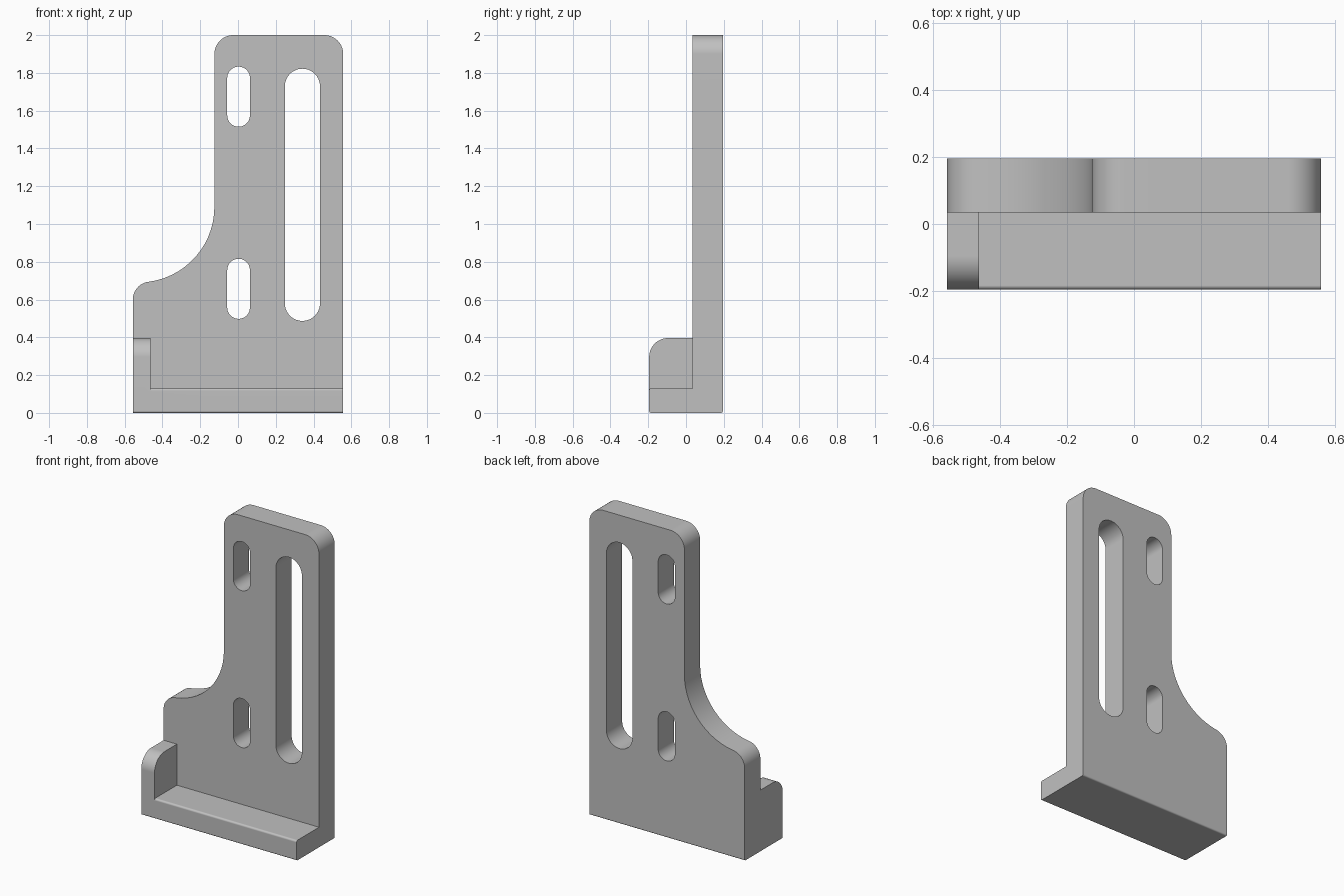
import bpy, bmesh, math
from mathutils import Vector

default = bpy.data.objects.get("Cube")
if default:
    bpy.data.objects.remove(default, do_unlink=True)

grey = bpy.data.materials.new("plain grey")
grey.use_nodes = True
grey.diffuse_color = (0.53, 0.53, 0.53, 1)
grey.node_tree.nodes["Principled BSDF"].inputs["Base Color"].default_value = grey.diffuse_color

HALF_X, HALF_Y = 0.557, 0.195
PLATE_FRONT = 0.034


def rounded(corners, steps=14):
    """Outline from (u, v, radius) corners, each replaced by a tangent arc."""
    pts = []
    for i, (u, v, r) in enumerate(corners):
        c = Vector((u, v))
        if r == 0:
            pts.append(c)
            continue
        a = (Vector(corners[i - 1][:2]) - c).normalized()
        b = (Vector(corners[(i + 1) % len(corners)][:2]) - c).normalized()
        half = a.angle(b) / 2
        centre = c + (a + b).normalized() * (r / math.sin(half))
        start = c + a * (r / math.tan(half)) - centre
        end = c + b * (r / math.tan(half)) - centre
        sweep = math.pi - 2 * half
        for k in range(steps + 1):
            t = k / steps
            pts.append(centre + (start * math.sin((1 - t) * sweep)
                                 + end * math.sin(t * sweep)) / math.sin(sweep))
    return pts


def extrude(name, corners, axis, low, high, bevel_rule=None):
    """Solid from an outline: (x, z) along y, or (y, z) along x."""
    bm = bmesh.new()
    place = (lambda p, d: (p.x, d, p.y)) if axis == "y" else (lambda p, d: (d, p.x, p.y))
    verts = [bm.verts.new(place(p, low)) for p in rounded(corners)]
    bmesh.ops.remove_doubles(bm, verts=verts, dist=0.0005)
    face = bm.faces.new([v for v in verts if v.is_valid])
    top = bmesh.ops.extrude_face_region(bm, geom=[face])["geom"]
    shift = Vector(place(Vector((0, 0)), high - low))
    bmesh.ops.translate(bm, vec=shift, verts=[g for g in top if isinstance(g, bmesh.types.BMVert)])
    if bevel_rule:
        edges = [e for e in bm.edges if all(bevel_rule(v.co) for v in e.verts)]
        bmesh.ops.bevel(bm, geom=edges, offset=0.01, segments=4, profile=0.5, affect="EDGES")
    bmesh.ops.recalc_face_normals(bm, faces=bm.faces)
    mesh = bpy.data.meshes.new(name)
    bm.to_mesh(mesh)
    bm.free()
    mesh.materials.append(grey)
    obj = bpy.data.objects.new(name, mesh)
    bpy.context.collection.objects.link(obj)
    return obj


def combine(body, other, operation):
    mod = body.modifiers.new(other.name, "BOOLEAN")
    mod.operation, mod.solver, mod.object = operation, "EXACT", other
    bpy.context.view_layer.objects.active = body
    bpy.ops.object.modifier_apply(modifier=mod.name)
    bpy.data.objects.remove(other, do_unlink=True)


# Upright plate with a swept shoulder and a softened lower back edge
bracket = extrude("bracket", [
    (-HALF_X, 0, 0), (HALF_X, 0, 0), (HALF_X, 2, 0.1), (-0.125, 2, 0.1),
    (-0.125, 0.74, 0.4), (-HALF_X, 0.683, 0.095)],
    "y", PLATE_FRONT, HALF_Y,
    lambda co: co.z < 0.001 and co.y > HALF_Y - 0.001)

# Slots through the plate: centre x, half width, bottom, top
for cx, r, low, high in [(0.003, 0.06, 1.515, 1.833), (0.003, 0.06, 0.498, 0.816),
                         (0.341, 0.093, 0.487, 1.822)]:
    q = r * 0.999
    slot = extrude("slot", [(cx - r, low, q), (cx + r, low, q), (cx + r, high, q), (cx - r, high, q)],
                   "y", -0.1, 0.4)
    combine(bracket, slot, "DIFFERENCE")

# Front ledge along the foot, and the rounded tab at its right end
inside = 0.1
ledge = extrude("ledge", [(-HALF_Y, 0, 0.01), (inside, 0, 0), (inside, 0.13, 0), (-HALF_Y, 0.13, 0.012)],
                "x", -HALF_X, HALF_X)
tab = extrude("tab", [(-HALF_Y, 0, 0.01), (inside, 0, 0), (inside, 0.396, 0), (-HALF_Y, 0.396, 0.1)],
              "x", -HALF_X, -0.462)
combine(ledge, tab, "UNION")
combine(bracket, ledge, "UNION")

# Smooth arcs, crisp edges, flat broad faces
bpy.ops.object.select_all(action="DESELECT")
bracket.select_set(True)
bpy.context.view_layer.objects.active = bracket
bpy.ops.object.shade_smooth_by_angle(angle=math.radians(30))
weighted = bracket.modifiers.new("even normals", "WEIGHTED_NORMAL")
weighted.keep_sharp = True
